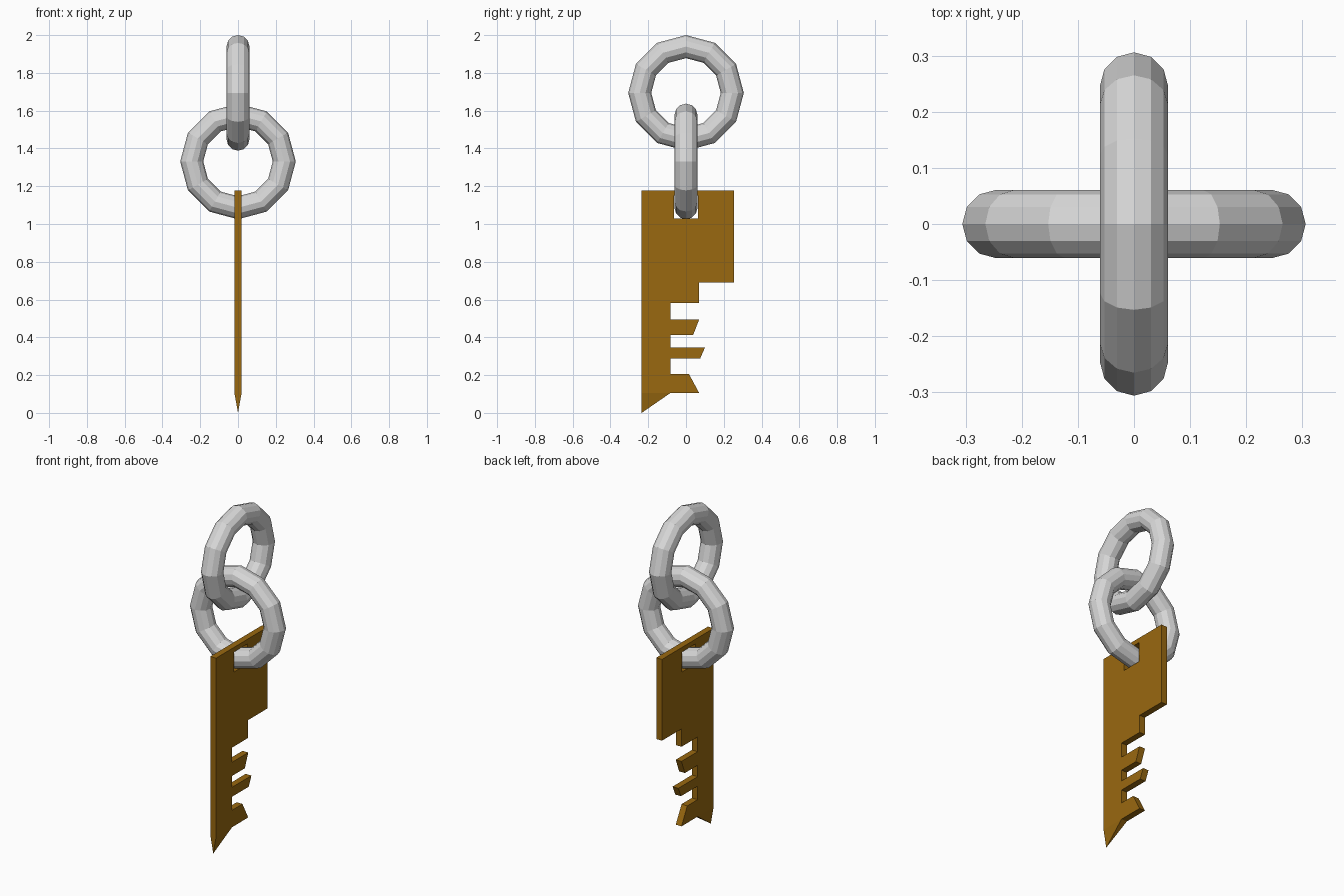
import bpy, bmesh, math

if "Cube" in bpy.data.objects:
    bpy.data.objects.remove(bpy.data.objects["Cube"])


def material(name, rgb):
    m = bpy.data.materials.new(name)
    m.diffuse_color = (*rgb, 1)
    m.use_nodes = True
    m.node_tree.nodes["Principled BSDF"].inputs["Base Color"].default_value = m.diffuse_color
    return m


steel = material("light grey steel", (0.68, 0.68, 0.68))
brass = material("dark brass", (0.32, 0.14, 0.005))
T = 0.019  # half thickness of the key plate


def plate(name, outline, apex=None):
    """Extrude a (y, z) outline along x; optionally taper a bottom face to an apex."""
    bm = bmesh.new()
    face = bm.faces.new([bm.verts.new((-T, y, z)) for y, z in outline])
    geo = bmesh.ops.extrude_face_region(bm, geom=[face])["geom"]
    bmesh.ops.translate(bm, vec=(2 * T, 0, 0),
                        verts=[v for v in geo if isinstance(v, bmesh.types.BMVert)])
    if apex:
        bm.faces.ensure_lookup_table()
        base = [f for f in bm.faces if len(f.verts) == 4
                and all(abs(v.co.z - 0.105) < 1e-4 and v.co.y < -0.07 for v in f.verts)]
        tip = bmesh.ops.poke(bm, faces=base)["verts"]
        for v in tip:
            v.co = apex
    bmesh.ops.recalc_face_normals(bm, faces=bm.faces)
    me = bpy.data.meshes.new(name)
    bm.to_mesh(me)
    bm.free()
    me.materials.append(brass)
    ob = bpy.data.objects.new(name, me)
    bpy.context.collection.objects.link(ob)


def ring(name, z, rot):
    bpy.ops.mesh.primitive_torus_add(
        major_segments=12, minor_segments=12, major_radius=0.245,
        minor_radius=0.061, location=(0, 0, z), rotation=rot)
    ob = bpy.context.object
    ob.name = name
    ob.data.materials.append(steel)


# key plate with slot, step and teeth; the lower corner tapers to a point
plate("key_blade", [
    (-0.235, 1.178), (-0.064, 1.178), (-0.064, 1.03), (0.064, 1.03),
    (0.064, 1.178), (0.255, 1.178), (0.255, 0.69), (0.07, 0.69),
    (0.07, 0.583), (-0.083, 0.583), (-0.083, 0.495), (0.07, 0.495),
    (0.038, 0.413), (-0.083, 0.413), (-0.083, 0.345), (0.1, 0.345),
    (0.075, 0.288), (-0.083, 0.288), (-0.083, 0.207), (0.015, 0.207),
    (0.07, 0.105), (-0.083, 0.105), (-0.235, 0.105)],
    apex=(0, -0.235, 0))

# thin bar closing the slot above the ring
plate("slot_bar", [(-0.064, 1.15), (0.064, 1.15), (0.064, 1.178), (-0.064, 1.178)])

# two linked rings
ring("lower_ring", 1.331, (math.pi / 2, 0, 0))
ring("upper_ring", 1.694, (0, math.pi / 2, 0))
